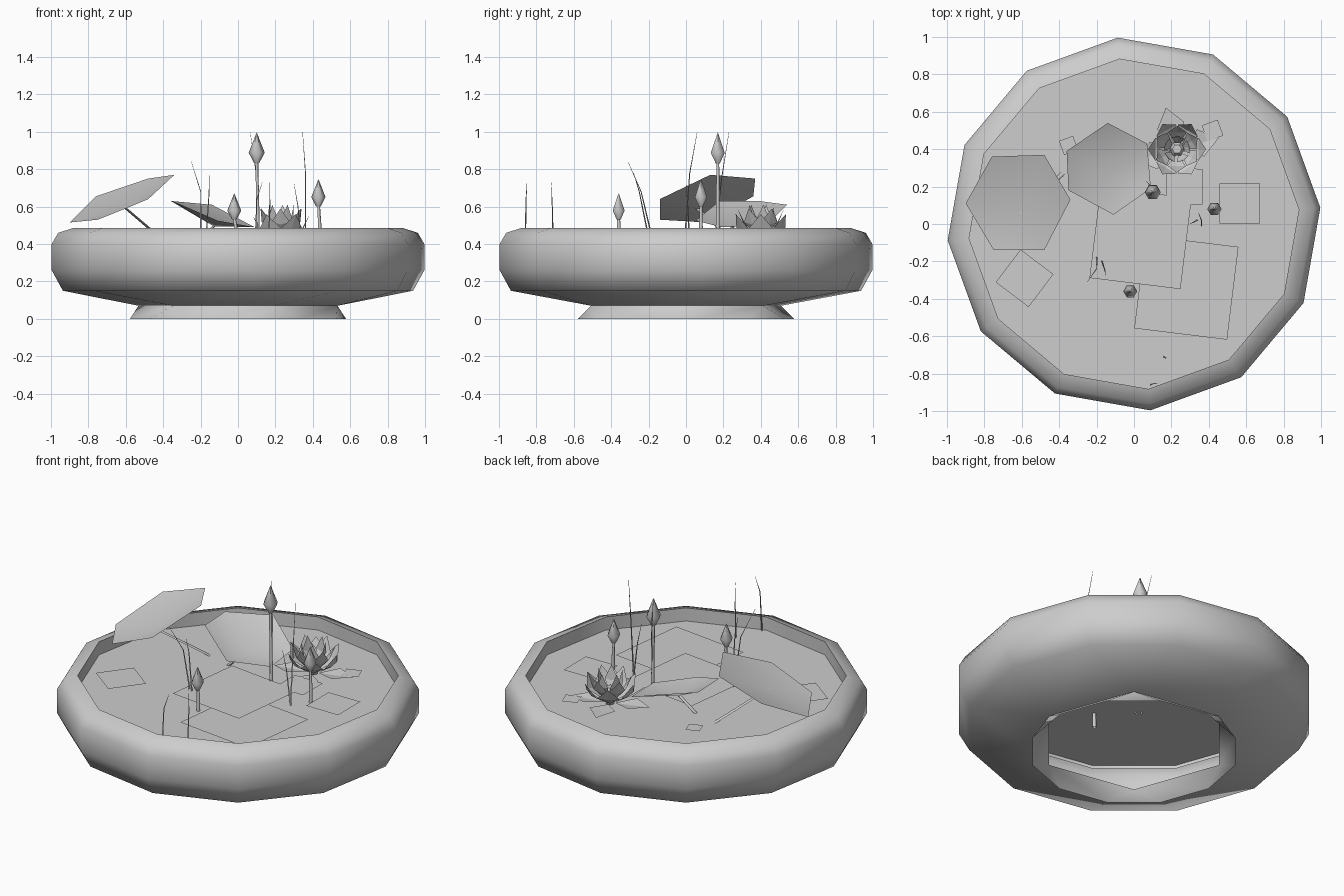
import bpy
import bmesh
from math import cos, sin, radians, tau

cube = bpy.data.objects.get("Cube")
if cube:
    bpy.data.objects.remove(cube, do_unlink=True)

stone = bpy.data.materials.new("plain_grey")
stone.use_nodes = True
GREY = (0.61, 0.61, 0.61, 1)
stone.diffuse_color = GREY
stone.node_tree.nodes["Principled BSDF"].inputs["Base Color"].default_value = GREY

WATER = 0.405
BED = WATER - 0.02


def add_object(name, bm, smooth=None):
    mesh = bpy.data.meshes.new(name)
    bm.to_mesh(mesh)
    bm.free()
    obj = bpy.data.objects.new(name, mesh)
    mesh.materials.append(stone)
    bpy.context.collection.objects.link(obj)
    if smooth:
        bpy.ops.object.select_all(action="DESELECT")
        obj.select_set(True)
        bpy.context.view_layer.objects.active = obj
        bpy.ops.object.shade_smooth_by_angle(angle=radians(smooth))


def ring(bm, centre, radius, sides, start=0.0):
    x, y, z = centre
    return [bm.verts.new((x + radius * cos(start + tau * i / sides),
                          y + radius * sin(start + tau * i / sides), z))
            for i in range(sides)]


def skin(bm, low, high):
    n = len(low)
    for i in range(n):
        j = (i + 1) % n
        bm.faces.new((low[i], low[j], high[j], high[i]))


def stack(name, sections, sides, smooth=None):
    """Skin horizontal rings given as (x, y, z, radius)."""
    bm = bmesh.new()
    rings = [ring(bm, s[:3], s[3], sides) for s in sections]
    for low, high in zip(rings, rings[1:]):
        skin(bm, low, high)
    bm.faces.new(rings[-1])
    add_object(name, bm, smooth)


# Bowl: open twelve-sided shell whose neck narrows to six corners
bm = bmesh.new()
profile = [(0.58, 0), (None, 0.07), (0.94, 0.15), (1.0, 0.26), (1.0, 0.40),
           (0.965, 0.46), (0.885, 0.485), (0.885, BED)]
rings = []
for radius, z in profile:
    if radius is None:
        six = [radians(50 + 60 * (i // 2)) for i in range(12)]
        rings.append([bm.verts.new((0.54 * cos(a), 0.54 * sin(a), z)) for a in six])
    else:
        rings.append(ring(bm, (0, 0, z), radius, 12, radians(35)))
for low, high in zip(rings, rings[1:]):
    skin(bm, low, high)
bmesh.ops.remove_doubles(bm, verts=bm.verts, dist=0.0001)
add_object("bowl", bm, 72)

# Water surface
bm = bmesh.new()
bm.faces.new(ring(bm, (0, 0, WATER), 0.885, 12, radians(35)))
add_object("water", bm)

# Flat floating squares, lowest first: x, y, size, turn
floats = [(0.28, -0.34, 0.5, -7), (0.035, -0.075, 0.49, -7), (0.565, 0.11, 0.215, 0),
          (-0.585, -0.29, 0.22, -37), (0.42, 0.5, 0.09, 20), (-0.35, 0.42, 0.08, 20),
          (0.27, 0.2, 0.19, 0)]
for i, (x, y, size, turn) in enumerate(floats):
    bm = bmesh.new()
    bm.faces.new(ring(bm, (x, y, WATER + 0.009 * (1 + min(i, 1))), size * 0.707, 4,
                      radians(45 + turn)))
    add_object(f"floating_leaf_{i + 1}", bm)


# Raised six-cornered leaves with a sunken middle
def raised_leaf(name, centre, rim, foot):
    bm = bmesh.new()
    hub = bm.verts.new(centre)
    edge = [bm.verts.new(p) for p in rim]
    for i in range(6):
        bm.faces.new((hub, edge[i], edge[(i + 1) % 6]))
    add_object(name, bm, 50)
    stack(name + "_stem", [(*foot, 0.012), (*centre, 0.01)], 5, 80)


raised_leaf("tall_leaf", (-0.6, 0.06, 0.59),
            [(-0.34, 0.13, 0.77), (-0.48, 0.37, 0.75), (-0.76, 0.36, 0.655),
             (-0.9, 0.11, 0.515), (-0.75, -0.14, 0.53), (-0.48, -0.14, 0.64)],
            (-0.36, 0.29, BED))
raised_leaf("low_leaf", (-0.13, 0.25, 0.495),
            [(0.09, 0.19, 0.49), (0.07, 0.43, 0.50), (-0.14, 0.54, 0.61),
             (-0.36, 0.39, 0.63), (-0.35, 0.18, 0.63), (-0.11, 0.05, 0.525)],
            (-0.24, 0.22, BED))

# Closed buds on stems: x, y, height of tip, length, width
for i, (x, y, tip, length, width) in enumerate([(0.1, 0.17, 0.995, 0.165, 0.043),
                                                (0.43, 0.08, 0.745, 0.145, 0.038),
                                                (-0.02, -0.36, 0.67, 0.14, 0.037)]):
    base = tip - length
    stack(f"bud_{i + 1}", [(x, y, base, 0.012), (x, y, base + 0.35 * length, width),
                           (x, y, tip, 0.001)], 6, 65)
    stack(f"bud_stem_{i + 1}", [(x + 0.004, y, 0.32, 0.012), (x + 0.006, y, 0.5, 0.01),
                                (x, y, base + 0.01, 0.008)], 5, 80)

# Thin reeds: foot, bend, tip
reeds = [((-0.2, -0.17), (-0.2, -0.24, 0.68), (-0.25, -0.31, 0.84)),
         ((-0.175, -0.19), (-0.155, -0.25, 0.68), (-0.155, -0.28, 0.78)),
         ((0.36, -0.01), (0.36, 0.02, 0.78), (0.345, 0.06, 1.0)),
         ((0.34, 0.02), (0.32, 0.01, 0.6), (0.3, 0.0, 0.72)),
         ((0.11, 0.15), (0.1, 0.19, 0.75), (0.065, 0.23, 1.0)),
         ((0.16, -0.71), (0.17, -0.715, 0.6), (0.17, -0.72, 0.73)),
         ((0.09, -0.86), (0.1, -0.855, 0.64), (0.13, -0.85, 0.73))]
for i, (foot, bend, tip) in enumerate(reeds):
    stack(f"reed_{i + 1}", [(*foot, BED, 0.005), (*bend, 0.003), (*tip, 0.001)], 3, 80)


# Open flower: rings of creased diamond petals
def petal_ring(name, count, start, root, middle, tip, width):
    bm = bmesh.new()
    for k in range(count):
        a = start + tau * k / count

        def at(point, side=0.0, lift=0.0):
            r, z = point
            return bm.verts.new((0.23 + r * cos(a) - side * sin(a),
                                 0.4 + r * sin(a) + side * cos(a), z + lift))

        base, crease, end = at(root), at(middle), at(tip)
        left, right = at(middle, width, 0.012), at(middle, -width, 0.012)
        bm.faces.new((base, crease, left))
        bm.faces.new((base, right, crease))
        bm.faces.new((crease, end, left))
        bm.faces.new((crease, right, end))
    add_object(name, bm)


petal_ring("flower_floating_petals", 4, radians(15), (0.03, 0.415), (0.13, 0.415),
           (0.23, 0.42), 0.075)
petal_ring("flower_outer_petals", 6, 0.0, (0.03, 0.42), (0.115, 0.475), (0.155, 0.56), 0.062)
petal_ring("flower_middle_petals", 6, 0.5, (0.025, 0.43), (0.09, 0.505), (0.125, 0.59), 0.05)
petal_ring("flower_inner_petals", 5, 0.2, (0.02, 0.44), (0.06, 0.52), (0.07, 0.61), 0.036)
stack("flower_centre", [(0.23, 0.4, 0.41, 0.025), (0.23, 0.4, 0.49, 0.04),
                        (0.23, 0.4, 0.51, 0.025)], 6)
